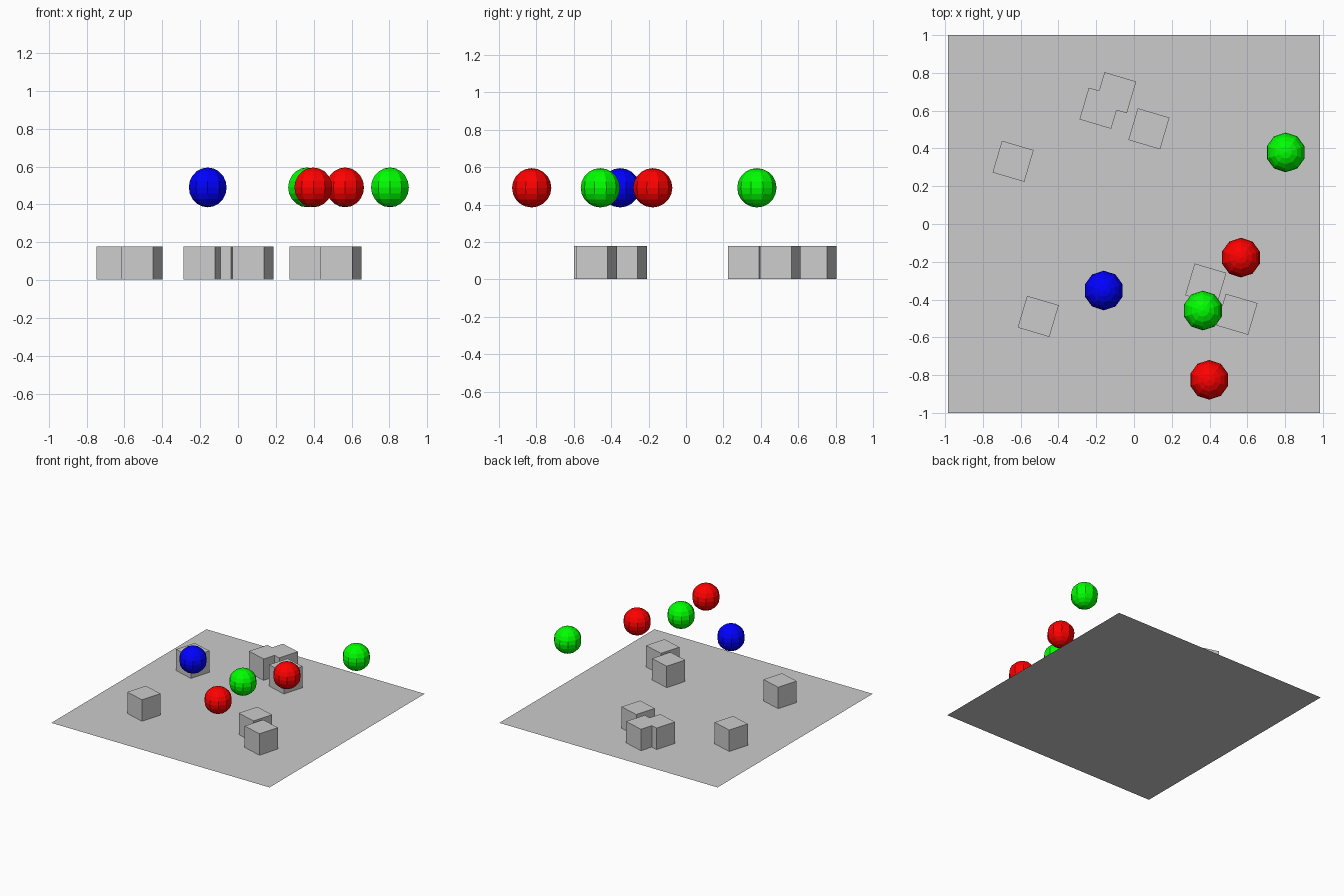
import bpy, bmesh
from math import radians
from mathutils import Matrix

if "Cube" in bpy.data.objects:
    bpy.data.objects.remove(bpy.data.objects["Cube"])


def add_object(name, bm, loc=(0, 0, 0), turn=0, mat=None):
    mesh = bpy.data.meshes.new(name)
    bm.to_mesh(mesh)
    bm.free()
    obj = bpy.data.objects.new(name, mesh)
    obj.location = loc
    obj.rotation_euler.z = radians(turn)
    if mat:
        mesh.materials.append(mat)
    bpy.context.collection.objects.link(obj)
    return obj


def colour(name, rgb):
    mat = bpy.data.materials.new(name)
    mat.diffuse_color = (*rgb, 1)
    mat.use_nodes = True
    mat.node_tree.nodes["Principled BSDF"].inputs["Base Color"].default_value = mat.diffuse_color
    return mat


# Flat floor sheet
bm = bmesh.new()
bmesh.ops.create_grid(bm, x_segments=1, y_segments=1, size=1,
                      matrix=Matrix.Diagonal((0.985, 1, 1, 1)))
add_object("floor", bm)

# Grey boxes, all turned the same way
SIDE = 0.175
boxes = [(-0.64, 0.332), (-0.18, 0.613), (-0.097, 0.695), (0.079, 0.504),
         (-0.507, -0.489), (0.38, -0.318), (0.545, -0.478)]
for i, (x, y) in enumerate(boxes, 1):
    bm = bmesh.new()
    bmesh.ops.create_cube(bm, size=SIDE)
    add_object(f"box_{i}", bm, (x, y, 0.003 + SIDE / 2), -16.5)

# Floating low-poly balls
red = colour("red", (1, 0, 0))
green = colour("green", (0, 1, 0))
blue = colour("blue", (0, 0, 1))
balls = [(-0.16, -0.352, blue), (0.566, -0.178, red), (0.365, -0.458, green),
         (0.398, -0.825, red), (0.803, 0.379, green)]
for i, (x, y, mat) in enumerate(balls, 1):
    bm = bmesh.new()
    bmesh.ops.create_uvsphere(bm, u_segments=10, v_segments=10, radius=0.105)
    add_object(f"{mat.name}_ball_{i}", bm, (x, y, 0.49), 0, mat)
